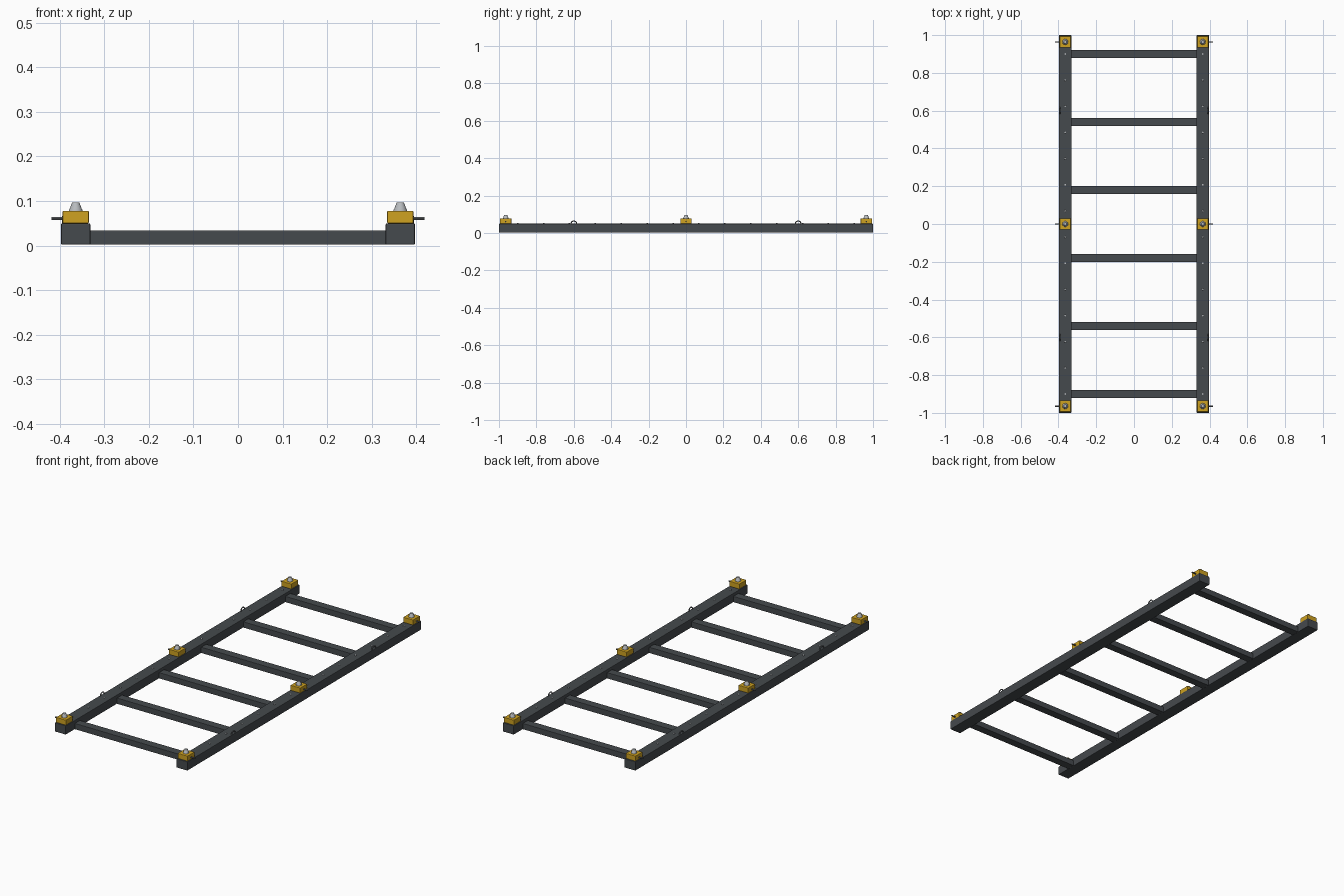
import bpy
from math import pi

cube = bpy.data.objects.get("Cube")
if cube:
    bpy.data.objects.remove(cube, do_unlink=True)


def material(name, color):
    m = bpy.data.materials.new(name)
    m.use_nodes = True
    rgba = (*color, 1)
    m.diffuse_color = rgba
    m.node_tree.nodes["Principled BSDF"].inputs["Base Color"].default_value = rgba
    return m


FRAME = material("charcoal frame", (0.06, 0.068, 0.075))
YELLOW = material("safety yellow", (0.62, 0.36, 0.015))
STEEL = material("bright steel", (0.48, 0.5, 0.52))
DARK = material("dark steel", (0.14, 0.15, 0.16))


def finish(name, mat, smooth=False):
    ob = bpy.context.object
    ob.name = name
    ob.data.materials.append(mat)
    if smooth:
        bpy.ops.object.shade_smooth_by_angle()
    return ob


def box(name, mat, loc, size, bevel=0.0):
    bpy.ops.mesh.primitive_cube_add(size=1, location=loc)
    bpy.context.object.scale = size
    bpy.ops.object.transform_apply(location=False, rotation=False, scale=True)
    ob = finish(name, mat)
    if bevel:
        mod = ob.modifiers.new("edges", "BEVEL")
        mod.width = bevel
        mod.segments = 2
    return ob


def cone(name, mat, loc, r1, r2, depth, sides=20, rot=(0, 0, 0)):
    bpy.ops.mesh.primitive_cone_add(vertices=sides, radius1=r1, radius2=r2,
                                    depth=depth, location=loc, rotation=rot)
    return finish(name, mat, True)


RAIL_X = 0.364
TOP = 0.05

# Cross members between the rails
for i in range(6):
    box("cross_member", FRAME, (0, -0.9 + 0.36 * i, 0.018), (0.664, 0.044, 0.032), 0.002)

for side, label in ((1, "left"), (-1, "right")):
    x = side * RAIL_X
    # Long side rail
    box(label + "_rail", FRAME, (x, 0, 0.026), (0.066, 2, 0.048), 0.003)

    # Locking blocks with cone and lever
    for y in (-0.964, 0, 0.964):
        box(label + "_lock_block", YELLOW, (x, y, 0.064), (0.059, 0.06, 0.028), 0.002)
        cone(label + "_lock_collar", STEEL, (x, y, 0.0795), 0.0155, 0.0145, 0.004)
        cone(label + "_lock_cone", STEEL, (x, y, 0.0885), 0.0145, 0.008, 0.017)
        cone(label + "_lock_lever", DARK, (x + side * 0.0405, y, 0.061),
             0.0035, 0.0035, 0.027, 12, (0, pi / 2, 0))

    # Bolt heads along the rail
    for i in range(14):
        cone(label + "_bolt", STEEL, (x, -0.9 + 1.8 * i / 13, TOP + 0.001),
             0.005, 0.004, 0.004, 8)

    # Lashing rings at the outer edge
    for y in (-0.6, 0.6):
        bpy.ops.mesh.primitive_torus_add(major_segments=24, minor_segments=8,
                                         major_radius=0.016, minor_radius=0.003,
                                         location=(side * 0.392, y, 0.048),
                                         rotation=(0, pi / 2, 0))
        finish(label + "_lashing_ring", DARK, True)
